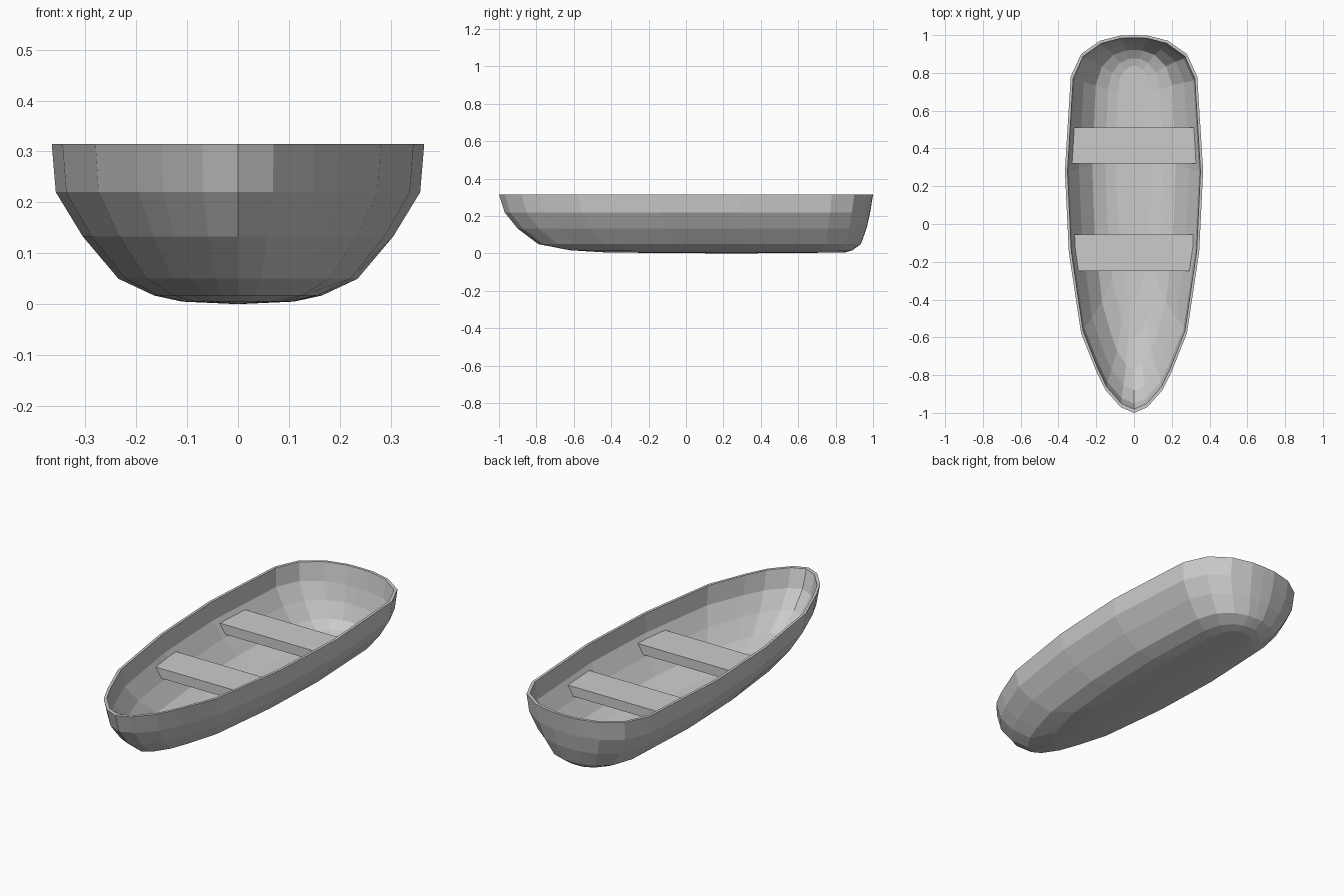
import bpy, bmesh

old = bpy.data.objects.get("Cube")
if old:
    bpy.data.objects.remove(old, do_unlink=True)

grey = bpy.data.materials.new("boat_grey")
grey.use_nodes = True
colour = (0.6, 0.6, 0.6, 1)
grey.diffuse_color = colour
grey.node_tree.nodes["Principled BSDF"].inputs["Base Color"].default_value = colour

# Starboard half of the rim outline, bow to stern: (half width, y)
OUTLINE = [(0, -1), (0.07, -0.97), (0.15, -0.88), (0.2, -0.78), (0.28, -0.58),
           (0.345, -0.15), (0.366, 0.28), (0.335, 0.78), (0.28, 0.9),
           (0.18, 0.97), (0.07, 0.998), (0, 1)]
BEAM = 0.366

# Waterlines, keel to rim: (z, half beam, bow y, stern y, planking height)
LEVELS = [(0.005, 0.11, -0.42, 0.85, 0.014), (0.017, 0.165, -0.62, 0.89, 0.014),
          (0.05, 0.235, -0.79, 0.935, 0.012), (0.133, 0.305, -0.9, 0.965, 0.006),
          (0.22, 0.358, -0.97, 0.985, 0.002), (0.315, 0.366, -1, 1, 0)]
WALL = 0.014


def finish(bm, name):
    bmesh.ops.recalc_face_normals(bm, faces=bm.faces)
    mesh = bpy.data.meshes.new(name)
    bm.to_mesh(mesh)
    bm.free()
    mesh.materials.append(grey)
    obj = bpy.data.objects.new(name, mesh)
    bpy.context.collection.objects.link(obj)
    return obj


def add_ring(bm, z, half, bow, stern):
    """Fit the rim outline to one waterline."""
    pts = OUTLINE + [(-x, y) for x, y in OUTLINE[-2:0:-1]]
    return [bm.verts.new((x * half / BEAM, bow + (y + 1) / 2 * (stern - bow), z))
            for x, y in pts]


def fan(bm, ring, z):
    centre = bm.verts.new((0, 0.25, z))
    for i, v in enumerate(ring):
        bm.faces.new((v, ring[i - 1], centre))


# Hull: outer skin up to the rim, over the edge, and down the inner skin
bm = bmesh.new()
rings = [add_ring(bm, z, h, b, s) for z, h, b, s, _ in LEVELS]
rings += [add_ring(bm, z + t, h - WALL, b + WALL * 1.4, s - WALL)
          for z, h, b, s, t in reversed(LEVELS)]
for low, high in zip(rings, rings[1:]):
    for i in range(len(low)):
        bm.faces.new((low[i - 1], low[i], high[i], high[i - 1]))
fan(bm, rings[0], 0)
fan(bm, rings[-1], 0.017)
finish(bm, "hull")


# Bench seats: boards whose ends follow the sloping hull sides
def bench(name, y_front, y_back, half_front, half_back, top=0.2, thick=0.05):
    bm = bmesh.new()
    bmesh.ops.create_cube(bm, size=2)
    for v in bm.verts:
        half = half_back if v.co.y > 0 else half_front
        if v.co.z < 0:
            half -= 0.03
        v.co = (v.co.x * half, y_back if v.co.y > 0 else y_front,
                top if v.co.z > 0 else top - thick)
    finish(bm, name)


bench("front_seat", -0.25, -0.055, 0.3, 0.318)
bench("rear_seat", 0.32, 0.51, 0.332, 0.325)
